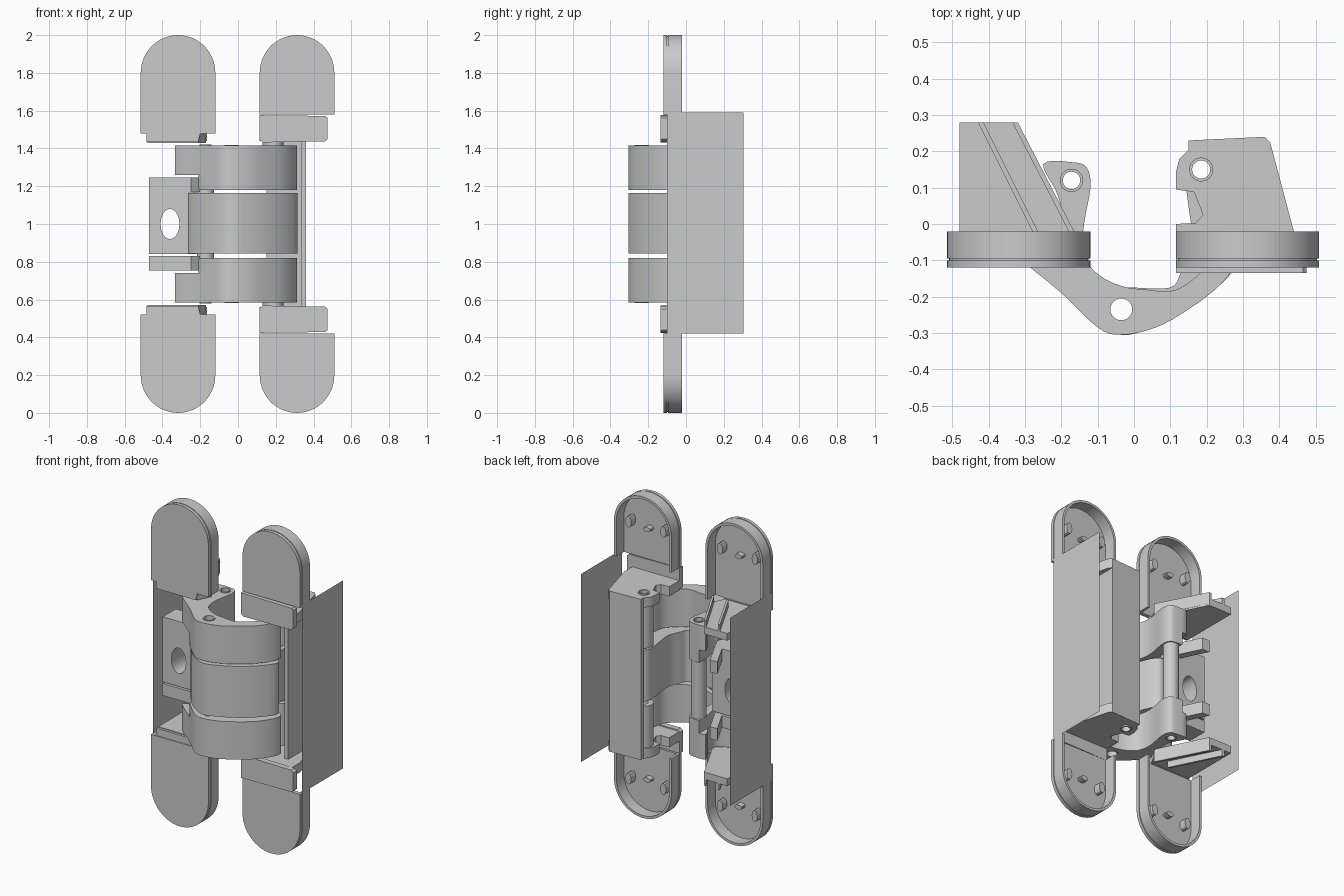
import bpy, bmesh, math
from mathutils import Matrix, Vector

if "Cube" in bpy.data.objects:
    bpy.data.objects.remove(bpy.data.objects["Cube"])


def circle(cx, cy, r, n=24, ry=None):
    ry = ry or r
    return [(cx + r * math.cos(2 * math.pi * i / n), cy + ry * math.sin(2 * math.pi * i / n)) for i in range(n)]


def rect(x0, x1, y0, y1):
    return [(x0, y0), (x1, y0), (x1, y1), (x0, y1)]


def smooth(pts, k=4):
    # closed Catmull-Rom loop through the points
    out, n = [], len(pts)
    for i in range(n):
        p = [Vector(pts[(i + j) % n]) for j in (-1, 0, 1, 2)]
        for s in range(k):
            t = s / k
            v = 0.5 * (2 * p[1] + (p[2] - p[0]) * t + (2 * p[0] - 5 * p[1] + 4 * p[2] - p[3]) * t * t
                       + (3 * p[1] - p[0] - 3 * p[2] + p[3]) * t ** 3)
            out.append((v.x, v.y))
    return out


def finish(name, bm):
    me = bpy.data.meshes.new(name)
    bm.to_mesh(me)
    bm.free()
    me.shade_smooth()
    me.set_sharp_from_angle(angle=math.radians(32))
    ob = bpy.data.objects.new(name, me)
    bpy.context.collection.objects.link(ob)
    return ob


def prism(name, loops, a, b, axis='Z'):
    # extrude an outline with holes from a to b; axis Y takes (x, z) points
    cu = bpy.data.curves.new(name, 'CURVE')
    cu.dimensions, cu.fill_mode, cu.extrude = '2D', 'BOTH', (b - a) / 2
    for pts in loops:
        sp = cu.splines.new('POLY')
        sp.points.add(len(pts) - 1)
        for p, c in zip(sp.points, pts):
            p.co = (c[0], c[1], 0, 1)
        sp.use_cyclic_u = True
    tmp = bpy.data.objects.new(name, cu)
    bpy.context.collection.objects.link(tmp)
    bpy.context.view_layer.update()
    me = bpy.data.meshes.new_from_object(tmp.evaluated_get(bpy.context.evaluated_depsgraph_get()))
    bm = bmesh.new()
    bm.from_mesh(me)
    bpy.data.objects.remove(tmp)
    bpy.data.curves.remove(cu)
    bpy.data.meshes.remove(me)
    bmesh.ops.remove_doubles(bm, verts=bm.verts, dist=1e-5)
    mid = (a + b) / 2
    if axis == 'Y':
        m = Matrix.Translation((0, mid, 0)) @ Matrix.Rotation(math.pi / 2, 4, 'X')
    else:
        m = Matrix.Translation((0, 0, mid))
    bmesh.ops.transform(bm, matrix=m, verts=bm.verts)
    bmesh.ops.recalc_face_normals(bm, faces=bm.faces)
    return finish(name, bm)


def pair_z(name, loops, a, b):
    # same part above and below the middle height z = 1
    prism(name + "_upper", loops, a, b)
    prism(name + "_lower", loops, 2 - b, 2 - a)


def pair_y(name, loops, a, b):
    prism(name + "_upper", loops, a, b, 'Y')
    prism(name + "_lower", [[(x, 2 - z) for x, z in l] for l in loops], a, b, 'Y')


def arch(cx, r, zcut):
    arc = [(cx + r * math.cos(math.pi * i / 28), 1.8 + (r + 0.0025) * math.sin(math.pi * i / 28)) for i in range(29)]
    return [(cx + r, zcut)] + arc + [(cx - r, zcut)]


# rounded cover caps with hollow backs, pegs and thin side sheets
for side, cx, zcut, xs in (("left", -0.3175, 1.48, -0.515), ("right", 0.3125, 1.58, 0.51)):
    outer = arch(cx, 0.1975, zcut)
    pair_y(side + "_cover", [outer], -0.12, -0.1)
    pair_y(side + "_cover_groove", [arch(cx, 0.192, zcut)], -0.1, -0.095)
    pair_y(side + "_cover_rim", [outer + arch(cx, 0.182, zcut)[::-1]], -0.095, -0.02)
    for i, dx in enumerate((-0.12, 0.12)):
        pair_y(f"{side}_slot_peg_{i}", [circle(cx + dx, 1.8, 0.02, 12, 0.035)], -0.097, -0.05)
    pair_y(side + "_centre_peg", [circle(cx, 1.78, 0.025, 12, 0.015)], -0.097, -0.06)
    bm = bmesh.new()
    bm.faces.new([bm.verts.new((xs, y, z)) for y, z in ((-0.1, 0.42), (0.305, 0.42), (0.305, 1.59), (-0.1, 1.59))])
    finish(side + "_side_sheet", bm)

# crossing hinge arms: two outer, one middle
outer_arm = smooth([(-.035, -.305), (.06, -.285), (.15, -.235), (.24, -.165), (.30, -.08), (.31, -.02), (.27, .01),
                    (.235, -.02), (.215, -.1), (.12, -.18), (.03, -.18), (-.03, -.172), (-.09, -.145), (-.13, -.1),
                    (-.14, -.02), (-.12, .1), (-.13, .155), (-.17, .17), (-.25, .165), (-.21, .08), (-.2, 0),
                    (-.26, -.04), (-.32, -.055), (-.325, -.085), (-.2, -.19), (-.1, -.285)])
mid_arm = smooth([(-.035, -.305), (.05, -.285), (.15, -.235), (.24, -.165), (.31, -.08), (.30, -.03), (.24, .0),
                  (.235, .12), (.22, .18), (.17, .19), (.14, .15), (.15, .05), (.16, -.05), (.13, -.13), (.1, -.175),
                  (0, -.175), (-.06, -.172), (-.12, -.13), (-.16, -.04), (-.2, .0), (-.25, -.02), (-.26, -.08),
                  (-.2, -.18), (-.12, -.26)])
centre_hole = circle(-.035, -.235, .03)
left_hole, right_hole = circle(-.172, .12, .024), circle(.185, .15, .025)
pair_z("outer_arm", [outer_arm, centre_hole, left_hole], 1.26, 1.415)
pair_z("outer_arm_step", [[(max(x, -.21), y) for x, y in outer_arm], centre_hole, left_hole], 1.18, 1.26)
prism("middle_arm", [mid_arm, centre_hole, right_hole], 0.845, 1.165)

# pivot rings and tubes
pair_z("centre_pivot_ring", [circle(-.035, -.235, .037), centre_hole], 1.405, 1.418)
pair_z("left_pivot_ring", [circle(-.172, .12, .032), left_hole], 1.4, 1.42)
prism("left_pivot_tube", [circle(-.172, .12, .045), left_hole], 0.82, 1.18)
pair_z("right_pivot_tube", [circle(.185, .15, .055), right_hole], 1.18, 1.5)
pair_z("right_slider_barrel", [circle(.275, -.03, .035)], 1.18, 1.41)

# left housing: end wedges with slanted ribs, and a slotted middle block
wedge = [(-.48, -.1), (-.21, -.1), (-.17, -.02), (-.32, .28), (-.48, .28)]
pair_z("left_wedge", [wedge], 1.43, 1.475)
for i, (x0, x1) in enumerate(((-.43, -.28), (-.335, -.18))):
    pair_z(f"left_wedge_rib_{i}", [[(x0, .28), (x1, -.02), (x1 + .015, -.02), (x0 + .015, .28)]], 1.44, 1.515)
pair_z("left_fork", [[(-.47, -.07), (-.25, -.07), (-.2, -.03), (-.21, .0), (-.32, .22), (-.37, .22), (-.29, .06),
                      (-.47, .06)]], 1.17, 1.245)
prism("left_middle_block", [rect(-.47, -.22, .84, 1.17), circle(-.36, 1, .05, 20, .08)], -.07, .06, 'Y')

# right housing: end flanges, back and side walls, front tabs
flange = [(.115, -.1), (.44, -.1), (.44, -.02), (.375, .225), (.36, .24), (.15, .23), (.15, .205), (.125, .18),
          (.115, .14), (.115, .095), (.165, .088), (.19, .025), (.17, .003), (.115, 0)]
pair_z("right_flange", [flange, right_hole], 1.44, 1.5)
pair_z("right_pivot_ring", [circle(.185, .15, .033), right_hole], 1.495, 1.508)
prism("right_back_wall", [[(.15, .205), (.335, .205), (.335, -.02), (.36, -.02), (.36, .24), (.15, .23)]], 0.5, 1.5)
tab = [(.13, 1.432), (.46, 1.437), (.475, 1.45), (.475, 1.562), (.465, 1.572), (.115, 1.576), (.115, 1.447)]
pair_y("right_front_tab", [tab], -.135, -.1)
pair_y("left_front_tab", [[(-.485, 1.435), (-.21, 1.435), (-.2, 1.48), (-.485, 1.48)]], -.115, -.09)
